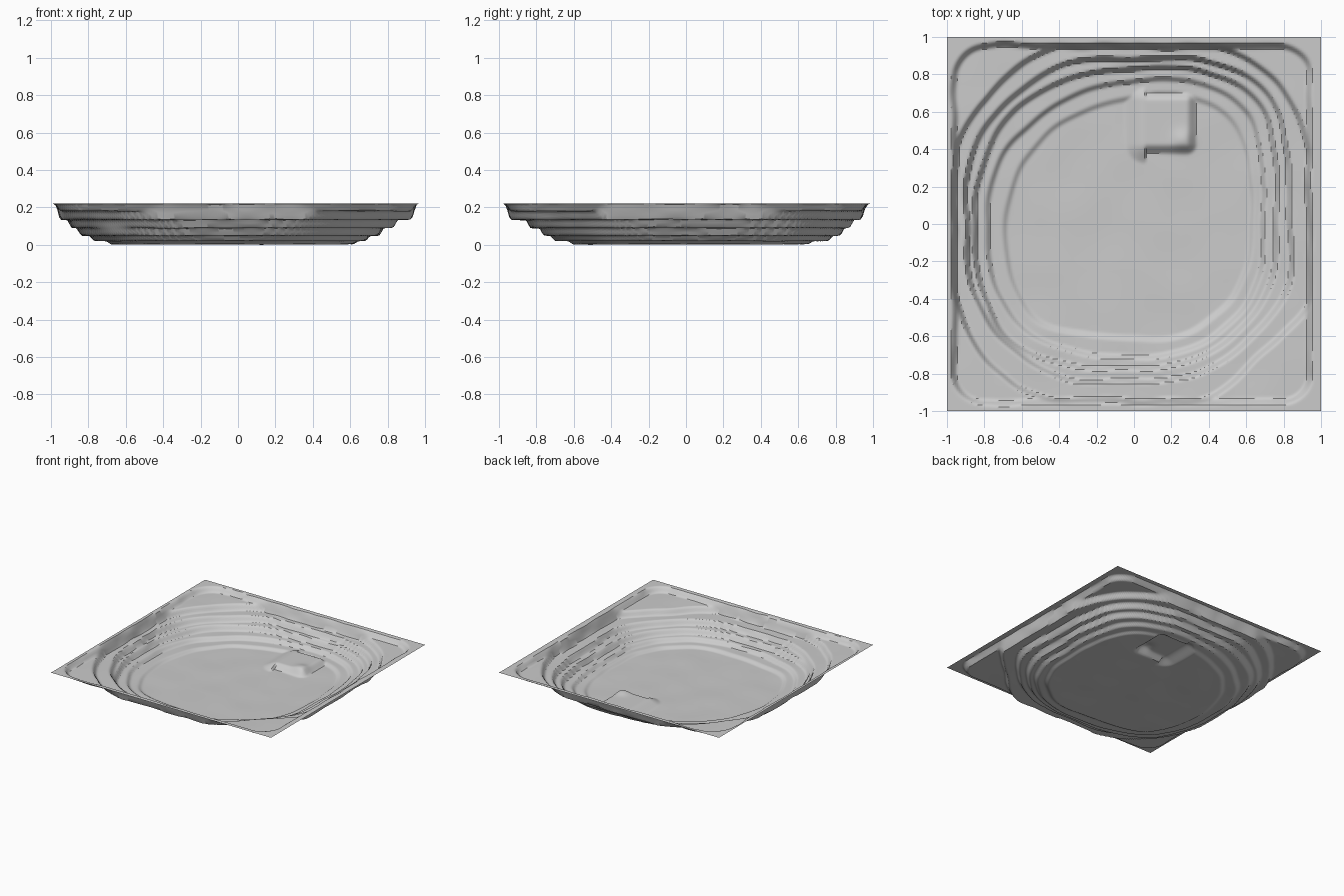
import bpy, bmesh, math
from mathutils import Vector, noise

if "Cube" in bpy.data.objects:
    bpy.data.objects.remove(bpy.data.objects["Cube"])

N = 180  # grid cells per side

# Radius of each bench edge at 16 equal angles (counter-clockwise from +x)
RINGS = [
    [.62, .66, .75, .73, .66, .65, .66, .67, .68, .70, .72, .63, .60, .64, .65, .64],
    [.68, .73, .84, .81, .75, .75, .76, .79, .77, .80, .80, .73, .70, .72, .73, .72],
    [.75, .81, .92, .88, .82, .84, .87, .86, .84, .87, .90, .81, .76, .78, .79, .79],
    [.82, .88, .99, .94, .87, .92, .93, .93, .88, .92, .93, .89, .83, .86, .86, .88],
    [.95, 1.0, 1.07, 1.03, .94, 1.02, 1.03, 1.02, .95, 1.02, 1.07, 1.02, .95, 1.0, .96, 1.02],
]
LEVELS = [.005, .022, .05, .091, .135, .18, .22]


def smooth(a, b, v):
    t = max(0, min(1, (v - a) / (b - a)))
    return t * t * (3 - 2 * t)


def radius(ring, ang):
    """Cyclic cubic interpolation of the ring radii."""
    f = (ang / (2 * math.pi)) % 1 * 16
    i = int(f)
    t = f - i
    p0, p1, p2, p3 = (ring[(i + k) % 16] for k in (-1, 0, 1, 2))
    return p1 + .5 * t * (p2 - p0 + t * (2*p0 - 5*p1 + 4*p2 - p3 + t * (3*(p1 - p2) + p3 - p0)))


def rim_distance(x, y):
    """Signed distance to the rounded-square pit rim."""
    c = .15
    qx, qy = abs(x + .012) - .942 + c, abs(y) - .945 + c
    return math.hypot(max(qx, 0), max(qy, 0)) + min(max(qx, qy), 0) - c


def height(x, y):
    r, ang = math.hypot(x, y), math.atan2(y, x)
    wob = .012 * noise.noise(Vector((x * 5, y * 5, 3)))
    z = LEVELS[0] + .004 * noise.noise(Vector((x * 4, y * 4, 0)))
    # benches
    for k, ring in enumerate(RINGS):
        d = r - radius(ring, ang) + wob
        z += (LEVELS[k + 1] - LEVELS[k]) * smooth(-.008, .026, d)
    # top rim wall
    d = rim_distance(x, y) + 1.3 * wob
    z += (LEVELS[6] - z) * smooth(-.015, .026, d)
    # loading pad on the pit floor with a gentle skirt
    dx = max(.06 - x, x - .28, 0)
    dy = max(.43 - y, y - .66, 0)
    skirt = .14 if x < .06 else .07
    z = max(z, .045 * (1 - smooth(0, skirt, math.hypot(dx, dy))))
    # spoil heap beside the pad
    z += .015 * math.exp(-((x - .26) ** 2 + (y - .45) ** 2) / .0025)
    return max(0, z)


# Terraced pit surface
bm = bmesh.new()
bmesh.ops.create_grid(bm, x_segments=N, y_segments=N, size=1)
for v in bm.verts:
    on_edge = max(abs(v.co.x), abs(v.co.y)) > .999
    v.co.z = LEVELS[6] if on_edge else height(v.co.x, v.co.y)
low = min(v.co.z for v in bm.verts)
for v in bm.verts:
    v.co.z -= low * (1 - v.co.z / LEVELS[6])
mesh = bpy.data.meshes.new("terraced_pit")
bm.to_mesh(mesh)
bm.free()
pit = bpy.data.objects.new("terraced_pit", mesh)
bpy.context.collection.objects.link(pit)
bpy.context.view_layer.objects.active = pit
pit.select_set(True)
bpy.ops.object.shade_smooth_by_angle(angle=math.radians(35))
